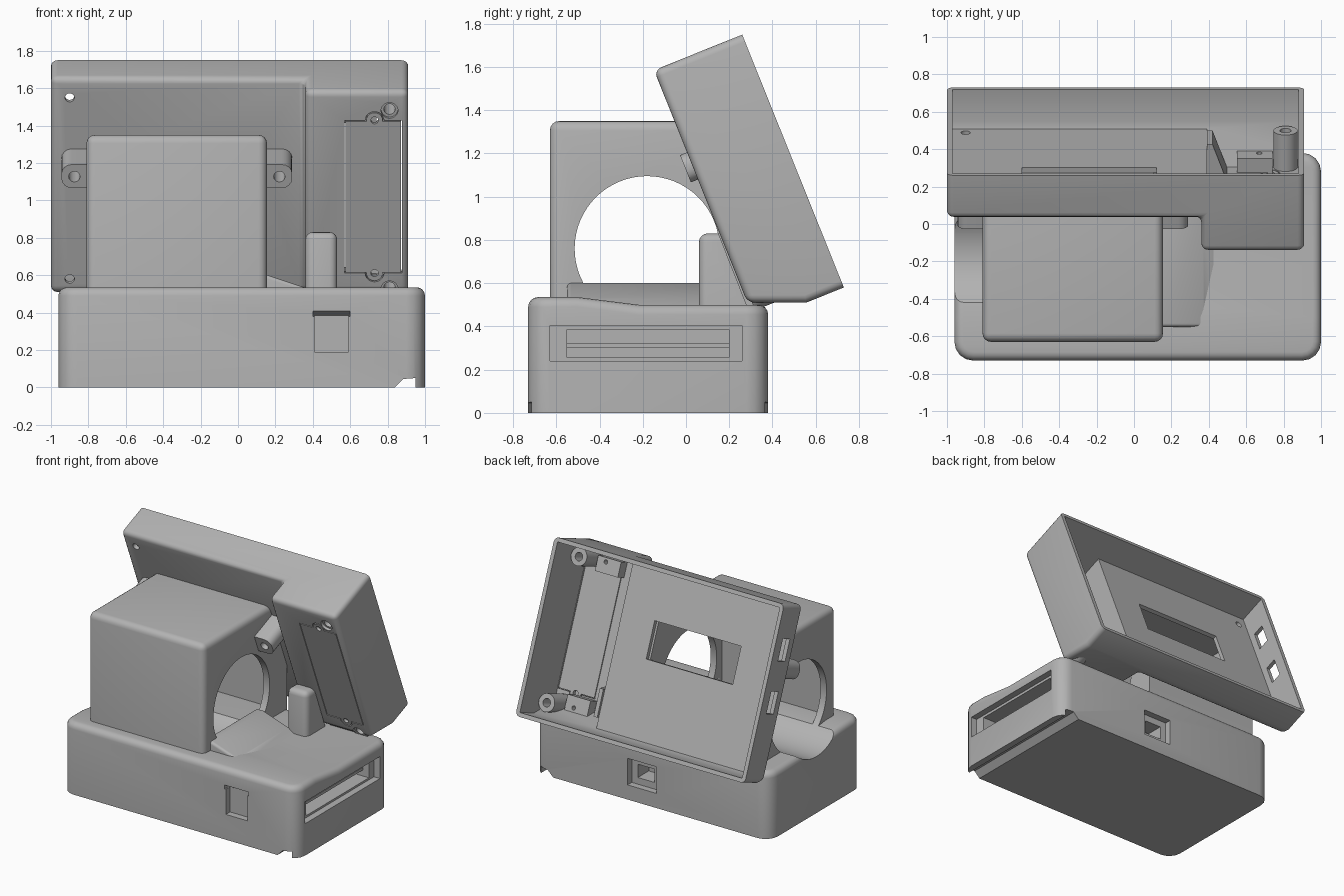
import bpy, bmesh, math
from mathutils import Matrix, Vector

cube = bpy.data.objects.get("Cube")
if cube:
    bpy.data.objects.remove(cube, do_unlink=True)

GREY = (0.45, 0.45, 0.45, 1)
mat = bpy.data.materials.new("plain grey")
mat.use_nodes = True
mat.diffuse_color = GREY
bsdf = mat.node_tree.nodes["Principled BSDF"]
bsdf.inputs["Base Color"].default_value = GREY
bsdf.inputs["Roughness"].default_value = 0.7

# Frame of the leaning case: x across, -y out of its front, z up its face
TILT = Matrix.Translation((0, 0.73, 0.58)) @ Matrix.Rotation(math.radians(21.9), 4, 'X')
FLAT = Matrix.Identity(4)


def sharp(e):
    return e.is_manifold and e.calc_face_angle(0) > math.radians(40)


def round_edges(bm, width, rule, segs=4):
    edges = [e for e in bm.edges if sharp(e) and rule(e.verts[0].co, e.verts[1].co)]
    bmesh.ops.bevel(bm, geom=edges, offset=width, offset_type='OFFSET',
                    segments=segs, profile=0.5, affect='EDGES', clamp_overlap=True)


def prism(name, pts, a, b, axis, frame=FLAT, rounds=(), floor=None):
    """Extrude a profile from a to b along an axis, trim below floor, round edges."""
    place = {'x': lambda p, t: (t, p[0], p[1]),
             'y': lambda p, t: (p[0], t, p[1]),
             'z': lambda p, t: (p[0], p[1], t)}[axis]
    bm = bmesh.new()
    rings = [[bm.verts.new(place(p, t)) for p in pts] for t in (a, b)]
    n = len(pts)
    bm.faces.new(rings[0])
    bm.faces.new(rings[1])
    for i in range(n):
        j = (i + 1) % n
        bm.faces.new((rings[0][i], rings[0][j], rings[1][j], rings[1][i]))
    if floor is not None:
        inv = frame.inverted()
        geom = bm.verts[:] + bm.edges[:] + bm.faces[:]
        cut = bmesh.ops.bisect_plane(bm, geom=geom, plane_co=inv @ Vector((0, 0, floor)),
                                     plane_no=inv.to_3x3() @ Vector((0, 0, 1)), clear_inner=True)
        loop = [e for e in cut["geom_cut"] if isinstance(e, bmesh.types.BMEdge)]
        bmesh.ops.holes_fill(bm, edges=[e for e in bm.edges if e.is_boundary] or loop)
    bmesh.ops.recalc_face_normals(bm, faces=bm.faces[:])
    for width, rule in rounds:
        round_edges(bm, width, rule)
    bmesh.ops.recalc_face_normals(bm, faces=bm.faces[:])
    bm.transform(frame)
    me = bpy.data.meshes.new(name)
    bm.to_mesh(me)
    bm.free()
    me.materials.append(mat)
    ob = bpy.data.objects.new(name, me)
    bpy.context.collection.objects.link(ob)
    return ob


def box(name, x, y, z, frame=FLAT, rounds=()):
    pts = [(x[0], y[0]), (x[1], y[0]), (x[1], y[1]), (x[0], y[1])]
    return prism(name, pts, z[0], z[1], 'z', frame, rounds)


def disc(name, c, r, a, b, axis, frame=FLAT, n=32):
    pts = [(c[0] + r * math.cos(2 * math.pi * i / n),
            c[1] + r * math.sin(2 * math.pi * i / n)) for i in range(n)]
    return prism(name, pts, a, b, axis, frame)


def boolean(ob, tools, op='DIFFERENCE'):
    for t in tools:
        m = ob.modifiers.new("cut", 'BOOLEAN')
        m.object, m.operation, m.solver = t, op, 'EXACT'
        bpy.context.view_layer.objects.active = ob
        bpy.ops.object.modifier_apply(modifier=m.name)
        bpy.data.objects.remove(t, do_unlink=True)


# Base block with a gently dropping top
base = prism("base", [(-0.73, 0), (-0.73, 0.535), (-0.5, 0.535), (-0.22, 0.5), (0.38, 0.5), (0.38, 0)],
             -0.96, 1.0, 'x',
             rounds=[(0.1, lambda p, q: abs(p.z - q.z) > 0.4),
                     (0.045, lambda p, q: min(p.z, q.z) > 0.45)])
boolean(base, [
    disc("scoop", (-0.18, 0.76), 0.335, -1.1, 0.13, 'x', n=64),
    prism("foot_groove", [(0.82, -0.02), (0.84, 0), (0.885, 0.045), (0.95, 0.05), (0.95, -0.02)],
          -1, 1, 'y'),
    box("side_slot", (0.95, 1.1), (-0.63, 0.26), (0.24, 0.405)),
    box("side_slot_inner", (0.75, 1.1), (-0.55, 0.2), (0.255, 0.385)),
    box("front_recess", (0.41, 0.59), (-0.8, -0.68), (0.19, 0.385)),
    prism("front_recess_lip", [(-0.75, 0.42), (-0.68, 0.38), (-0.75, 0.38)], 0.40, 0.60, 'x'),
    box("rear_port_recess", (-0.02, 0.22), (0.33, 0.5), (0.11, 0.31)),
    box("rear_port_hole", (0.03, 0.17), (0.2, 0.5), (0.16, 0.26)),
])
box("slot_shelf", (0.74, 0.9), (-0.56, 0.21), (0.3, 0.32))

# Sloping shoulder beside the hood, and the free standing post
prism("shoulder", [(0.1, 0.46), (0.1, 0.6), (0.16, 0.6), (0.37, 0.53), (0.46, 0.48)],
      -0.55, 0.08, 'y', rounds=[(0.02, lambda p, q: min(p.z, q.z) > 0.5)])
prism("post", [(0.06, 0.45), (0.06, 0.83), (0.15, 0.83), (0.28, 0.5), (0.28, 0.45)], 0.36, 0.53, 'x',
      rounds=[(0.04, lambda p, q: max(p.z, q.z) > 0.7 and min(p.y, q.y) < 0.1)])

# Hollow hood with round openings through both sides
hood = prism("hood", [(-0.63, 0.46), (-0.63, 1.35), (0.151, 1.35), (0.36, 0.83), (0.36, 0.46)],
             -0.81, 0.155, 'x',
             rounds=[(0.045, lambda p, q: min(p.y, q.y) < -0.5 and max(p.z, q.z) > 1)])
boolean(hood, [
    prism("hood_cavity", [(-0.58, 0.4), (-0.58, 1.3), (0.32, 1.3), (0.32, 0.4)], -0.76, 0.105, 'x'),
    disc("hood_opening", (-0.18, 0.76), 0.335, -1.1, 0.5, 'x', n=64),
])

# Leaning case: shallow tray with a deeper bay on its left
case = prism("case", [(-1, 0), (0.91, 0), (0.91, -0.44), (0.36, -0.44), (0.36, -0.25), (-1, -0.25)],
             0, 1.26, 'z', TILT, floor=0.51,
             rounds=[(0.035, lambda p, q: min(p.y, q.y) < -0.01)])
DOOR_X, DOOR_U, TAB_X = (0.57, 0.885), (0.21, 1.09), 0.73
tools = [
    prism("case_cavity", [(-0.97, 0.1), (0.88, 0.1), (0.88, -0.41), (0.39, -0.41), (0.39, -0.22), (-0.97, -0.22)],
          0.03, 1.23, 'z', TILT, floor=0.54),
    box("window", (-0.6, 0.12), (-0.4, 0), (0.6, 0.87), TILT),
    box("door_opening", (DOOR_X[0], 0.877), (-0.6, -0.35), DOOR_U, TILT),
]
tools += [disc("tab_opening", (TAB_X, u), 0.05, -0.6, -0.35, 'y', TILT) for u in DOOR_U]
tools += [disc("screw_hole", (-0.9, u), 0.025, -0.6, -0.1, 'y', TILT) for u in (0.1, 1.145)]
tools += [disc("bay_hole", (0.81, u), 0.045, -0.6, -0.3, 'y', TILT) for u in (0.12, 1.147)]
tools += [box("side_port", (-1.1, -0.9), (-0.17, -0.08), (u - 0.08, u + 0.08), TILT) for u in (0.57, 0.94)]
boolean(case, tools)

# Bay door with screw tabs
door = box("bay_door", (DOOR_X[0] + 0.005, 0.872), (-0.44, -0.41),
           (DOOR_U[0] + 0.005, DOOR_U[1] - 0.005), TILT)
boolean(door, [disc("tab", (TAB_X, u), 0.044, -0.44, -0.41, 'y', TILT) for u in DOOR_U], 'UNION')
boolean(door, [disc("tab_hole", (TAB_X, u), 0.02, -0.6, -0.3, 'y', TILT) for u in DOOR_U])

# Hollow standoffs with ledges inside the bay
for label, u, side in (("lower", 0.12, -1), ("upper", 1.147, 1)):
    stand = disc(label + "_standoff", (0.81, u), 0.065, -0.42, -0.2, 'y', TILT)
    boolean(stand, [disc("bore", (0.81, u), 0.03, -0.6, 0, 'y', TILT)])
    ledge_u = (u - 0.03, u + 0.08) if side < 0 else (u - 0.08, u + 0.03)
    ledge = box(label + "_ledge", (0.55, 0.74), (-0.42, -0.33), ledge_u, TILT)
    boolean(ledge, [disc("ledge_hole", (TAB_X - 0.06, u), 0.015, -0.6, 0, 'y', TILT)])
prism("bay_clip", [(0.39, -0.42), (0.39, -0.2), (0.42, -0.2), (0.5, -0.42)], 0.12, 0.32, 'z', TILT)

# Mounting ears on both sides of the hood
MID = -0.327
for label, s in (("left", 1), ("right", -1)):
    xs = [MID + s * 0.46, MID + s * 0.617]
    ear = box(label + "_ear", (min(xs), max(xs)), (-0.475, -0.24), (0.715, 0.85), TILT,
              rounds=[(0.055, lambda p, q, s=s: abs(p.y - q.y) > 0.1 and (p.x - MID) * s > 0.55)])
    boolean(ear, [disc("ear_hole", (MID + s * 0.548, 0.78), 0.03, -0.6, -0.3, 'y', TILT)])

# Smooth rounded edges, keep corners crisp
for ob in bpy.context.collection.objects:
    ours = ob.type == 'MESH' and mat.name in ob.data.materials
    ob.select_set(ours)
    if ours:
        bpy.context.view_layer.objects.active = ob
bpy.ops.object.shade_smooth_by_angle(angle=math.radians(30))
